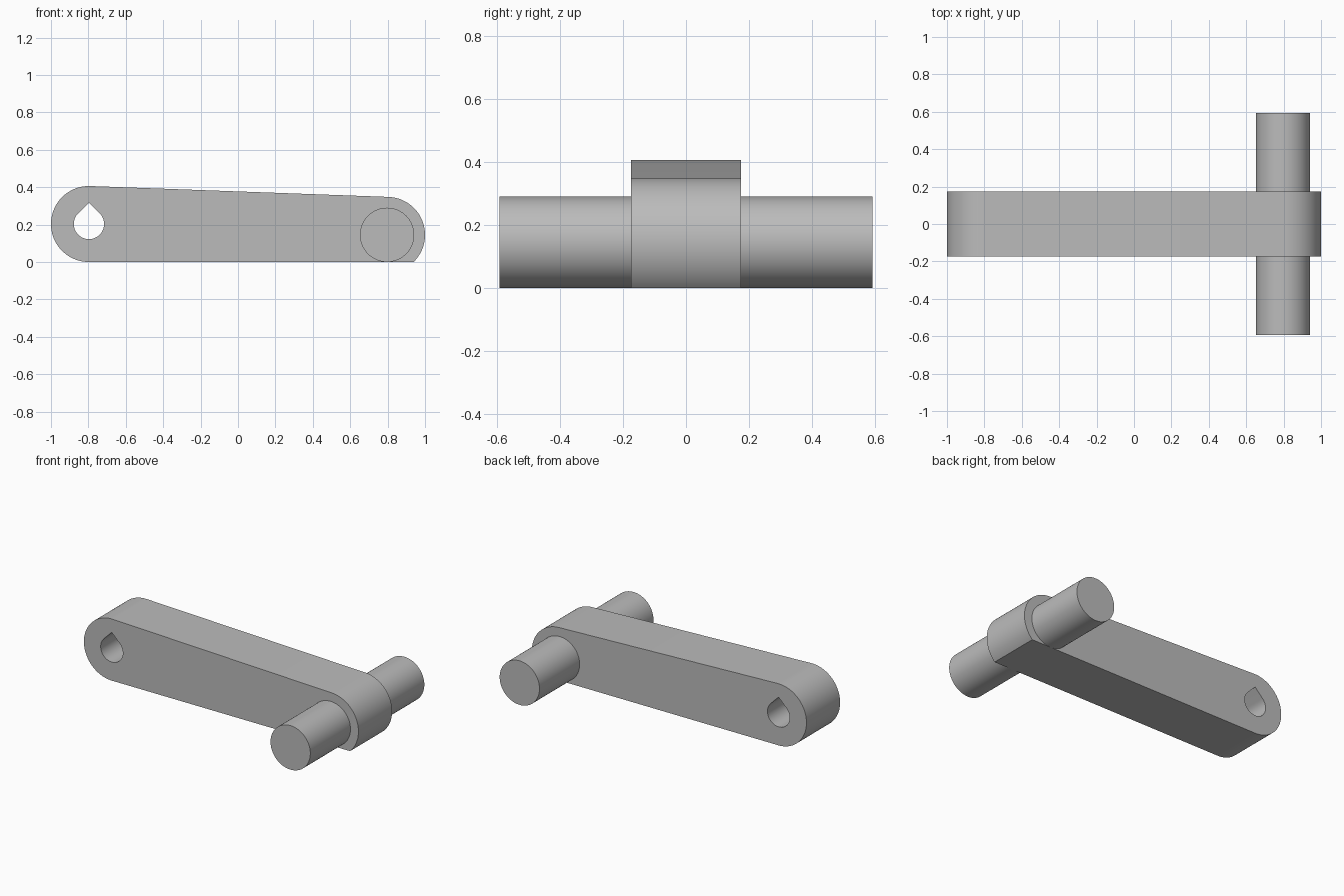
import bpy, bmesh
from math import pi, sin, cos, asin, atan2, sqrt
from mathutils import Vector

cube = bpy.data.objects.get("Cube")
if cube:
    bpy.data.objects.remove(cube, do_unlink=True)

# Main dimensions
R = 0.203             # radius of the arm ends
HALF = 0.175          # half thickness of the arm
EYE = (-0.797, R)     # centre of the drilled end
PIN = (0.797, 0.145)  # centre of the pin end
HOLE_R = 0.081
PIN_R = 0.145
PIN_HALF = 0.593

grey = bpy.data.materials.new("plain grey")
grey.use_nodes = True
colour = (0.5, 0.5, 0.5, 1)
grey.diffuse_color = colour
grey.node_tree.nodes["Principled BSDF"].inputs["Base Color"].default_value = colour


def arc(centre, radius, start, end, steps):
    return [(centre[0] + radius * cos(start + (end - start) * i / steps),
             centre[1] + radius * sin(start + (end - start) * i / steps))
            for i in range(steps + 1)]


def extrude_outlines(name, outlines, half):
    """Fill closed x-z outlines (inner ones become holes) and extrude along y."""
    bm = bmesh.new()
    edges = []
    for outline in outlines:
        verts = [bm.verts.new((x, -half, z)) for x, z in outline]
        edges += [bm.edges.new((v, verts[i - 1])) for i, v in enumerate(verts)]
    bmesh.ops.triangle_fill(bm, use_beauty=True, edges=edges)
    grown = bmesh.ops.extrude_face_region(bm, geom=bm.faces[:], use_keep_orig=True)
    moved = [g for g in grown["geom"] if isinstance(g, bmesh.types.BMVert)]
    bmesh.ops.translate(bm, verts=moved, vec=Vector((0, 2 * half, 0)))
    bmesh.ops.recalc_face_normals(bm, faces=bm.faces[:])
    mesh = bpy.data.meshes.new(name)
    bm.to_mesh(mesh)
    bm.free()
    obj = bpy.data.objects.new(name, mesh)
    bpy.context.collection.objects.link(obj)
    return obj


def finish(obj):
    obj.data.materials.append(grey)
    bpy.ops.object.select_all(action="DESELECT")
    obj.select_set(True)
    bpy.context.view_layer.objects.active = obj
    bpy.ops.object.shade_smooth_by_angle(angle=pi / 6)


# Tapered arm: two round ends, flat underside, teardrop hole
slope = atan2(PIN[0] - EYE[0], EYE[1] - PIN[1])
body = (arc(PIN, R, -asin(PIN[1] / R), slope, 36)
        + arc(EYE, R, slope, 1.5 * pi, 48))
teardrop = (arc(EYE, HOLE_R, 0.75 * pi, 2.25 * pi, 40)
            + [(EYE[0], EYE[1] + HOLE_R * sqrt(2))])
finish(extrude_outlines("arm", [body, teardrop], HALF))

# Cross pin through the low end
bpy.ops.mesh.primitive_cylinder_add(vertices=72, radius=PIN_R, depth=2 * PIN_HALF,
                                    location=(PIN[0], 0, PIN[1]),
                                    rotation=(pi / 2, 0, 0))
pin = bpy.context.object
pin.name = "cross_pin"
finish(pin)
